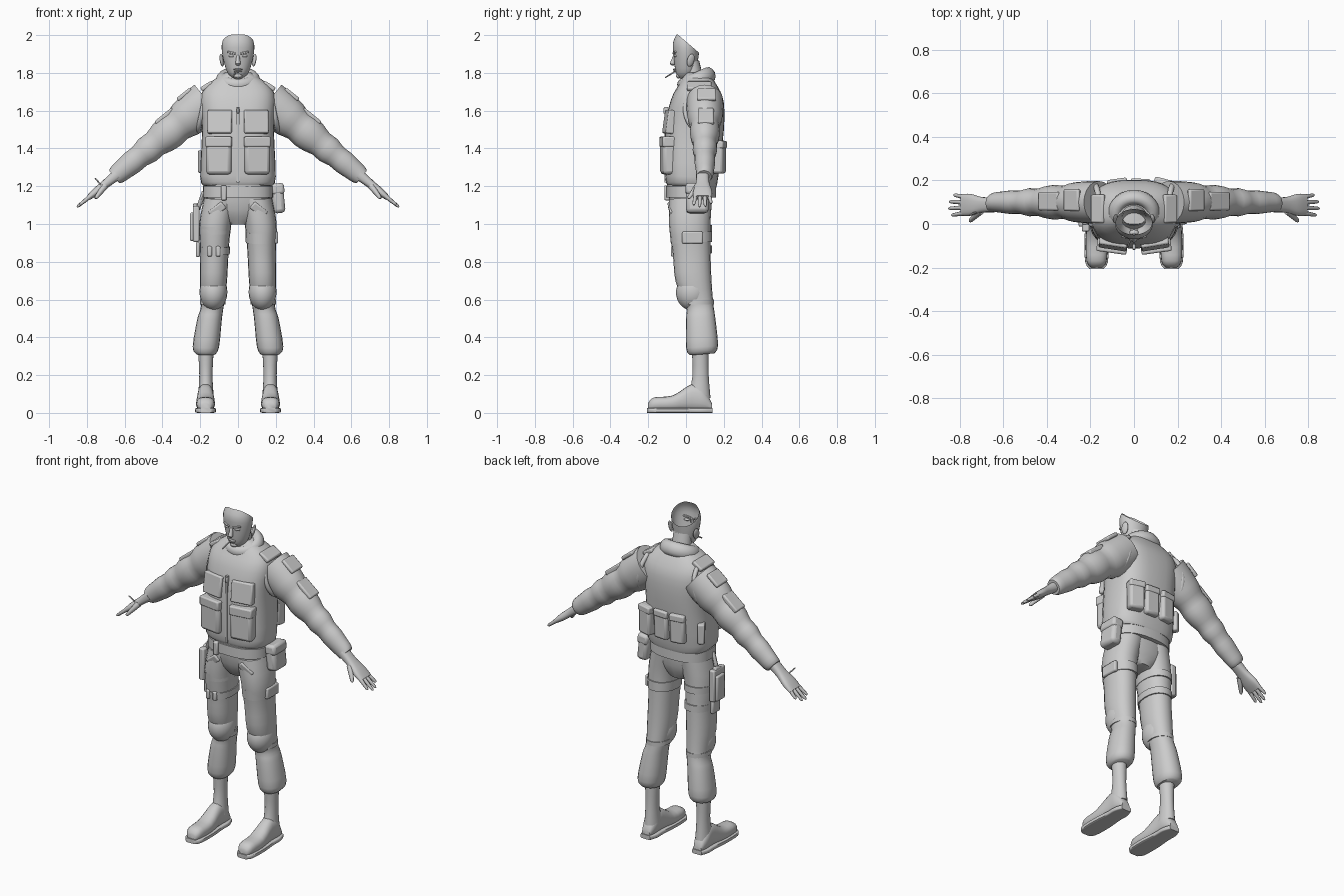
import bpy, bmesh, math
from mathutils import Vector

if "Cube" in bpy.data.objects:
    bpy.data.objects.remove(bpy.data.objects["Cube"], do_unlink=True)

shade = (.6, .6, .6, 1)
grey = bpy.data.materials.new("plain_grey")
grey.use_nodes = True
grey.diffuse_color = shade
grey.node_tree.nodes["Principled BSDF"].inputs["Base Color"].default_value = shade
AXIS_X, AXIS_Y = Vector((1, 0, 0)), Vector((0, 1, 0))


def finish(name, bevel=0, both=False):
    """Name, colour, shade and optionally bevel or mirror the active object."""
    part = bpy.context.object
    part.name = name
    part.data.materials.append(grey)
    bpy.ops.object.transform_apply(location=True, rotation=True, scale=True)
    bpy.ops.object.shade_smooth_by_angle(angle=math.radians(45))
    if bevel:
        modifier = part.modifiers.new("soft_edges", 'BEVEL')
        modifier.width, modifier.segments = bevel, 2
    if both:
        part.modifiers.new("other_side", 'MIRROR').use_mirror_merge = False


def smooth_rows(rows, steps):
    """Run a smooth spline through the rows of numbers."""
    result = []
    for i in range(len(rows) - 1):
        keys = [rows[min(max(k, 0), len(rows) - 1)] for k in range(i - 1, i + 3)]
        for j in range(steps):
            t = j / steps
            result.append([q + t / 2 * (r - p + t * (2 * p - 5 * q + 4 * r - s + t * (3 * (q - r) + s - p)))
                           for p, q, r, s in zip(*keys)])
    return result + [rows[-1]]


def loft(name, rows, across=AXIS_X, power=2, sides=20, steps=3, caps=True, cut=None, both=False):
    """Skin rounded sections given as rows of x, y, z, half width, half depth."""
    bm = bmesh.new()
    along = (Vector(rows[-1][:3]) - Vector(rows[0][:3])).normalized()
    upward = along.cross(across).normalized()
    bend = lambda value: math.copysign(abs(value) ** (2 / power), value)
    loops = []
    for x, y, z, width, depth in smooth_rows(rows, steps):
        angles = [math.tau * i / sides for i in range(sides)]
        loops.append([bm.verts.new(Vector((x, y, z)) + across * width * bend(math.cos(a))
                                   + upward * depth * bend(math.sin(a))) for a in angles])
    for low, high in zip(loops, loops[1:]):
        for i in range(sides):
            bm.faces.new((low[i - 1], low[i], high[i], high[i - 1]))
    if caps:
        bm.faces.new(loops[0])
        bm.faces.new(loops[-1])
    if cut:
        bmesh.ops.bisect_plane(bm, geom=bm.verts[:] + bm.edges[:] + bm.faces[:],
                               plane_co=cut[0], plane_no=cut[1], clear_outer=True)
    bmesh.ops.recalc_face_normals(bm, faces=bm.faces)
    mesh = bpy.data.meshes.new(name)
    bm.to_mesh(mesh)
    bm.free()
    part = bpy.data.objects.new(name, mesh)
    bpy.context.collection.objects.link(part)
    bpy.ops.object.select_all(action='DESELECT')
    part.select_set(True)
    bpy.context.view_layer.objects.active = part
    finish(name, both=both)


def upright(name, rows, **options):
    """Loft upwards from rows of height, x, half width, front y, back y."""
    loft(name, [(x, (front + back) / 2, z, width, (back - front) / 2)
                for z, x, width, front, back in rows], **options)


def rod(name, start, end, thick, thin, both=False):
    start, end = Vector(start), Vector(end)
    across = (end - start).cross(AXIS_Y).normalized()
    loft(name, [(*start, thick, thick), (*start.lerp(end, .9), thin, thin), (*end, thin / 2, thin / 2)],
         across=across, sides=8, steps=1, both=both)


def shape(name, add, at, size, rx=0, ry=0, rz=0, **options):
    add(location=at, rotation=[math.radians(turn) for turn in (rx, ry, rz)])
    bpy.context.object.scale = size
    finish(name, **options)


def block(name, at, size, bevel=.008, **options):
    shape(name, lambda **place: bpy.ops.mesh.primitive_cube_add(size=1, **place),
          at, size, bevel=bevel, **options)


def ball(name, at, size, **options):
    shape(name, lambda **place: bpy.ops.mesh.primitive_uv_sphere_add(segments=20, ring_count=12, **place),
          at, size, **options)


def ring(name, at, size, thickness, **options):
    shape(name, lambda **place: bpy.ops.mesh.primitive_torus_add(
        major_radius=1, minor_radius=thickness, major_segments=32, **place), at, size, **options)


# Torso, belt and collar
upright("vest", [(1.2, 0, .18, -.1, .16), (1.25, 0, .2, -.11, .17), (1.5, 0, .19, -.11, .2),
                 (1.65, 0, .2, -.08, .2), (1.73, 0, .17, -.04, .17), (1.8, 0, .07, 0, .12)],
        power=2.8, sides=32)
upright("pelvis", [(1, 0, .06, -.04, .1), (1.08, 0, .16, -.08, .13), (1.22, 0, .17, -.1, .14)], power=2.4)
upright("belt", [(z, 0, .186, -.105, .16) for z in (1.14, 1.2)], power=2.5, sides=32, steps=1)
block("buckle", at=(-.075, -.1, 1.165), size=(.03, .03, .08))
block("vest_zip", at=(0, -.105, 1.42), size=(.014, .02, .4), bevel=0)
block("zip_pull", at=(0, -.105, 1.6), size=(.016, .03, .035))
ring("collar", at=(0, .055, 1.76), size=(.083, .075, .1), thickness=.42, rx=24)
ring("armhole_rims", at=(.187, .09, 1.61), size=(.12, .095, .11), thickness=.12, ry=78, both=True)
block("vest_shoulder_straps", at=(.165, .07, 1.73), size=(.07, .13, .025), ry=32, both=True)

# Vest pouches
block("lower_chest_pouches", at=(.1, -.095, 1.363), size=(.135, .07, .2), rz=8, bevel=.018, both=True)
block("lower_pouch_flaps", at=(.1, -.098, 1.435), size=(.14, .07, .055), rz=8, both=True)
block("upper_chest_pouches", at=(.095, -.085, 1.54), size=(.13, .05, .125), rx=-8, rz=9, both=True)
block("hip_flaps", at=(.11, -.08, 1.075), size=(.09, .02, .045), rx=15, ry=38, rz=12, both=True)
for x in (.135, .03, -.075):
    block("back_pouch", at=(x, .175, 1.355), size=(.088, .06, .175), rz=-x * 110, bevel=.014)
    block("back_pouch_flap", at=(x, .178, 1.42), size=(.092, .06, .04), rz=-x * 110)
block("side_radio", at=(-.18, .11, 1.33), size=(.04, .07, .12), rz=30)

# Head, an open shell without the back of the skull
upright("face_shell", [(1.77, 0, .02, -.035, 0), (1.8, 0, .055, -.055, .05), (1.88, 0, .08, -.065, .065),
                       (1.95, 0, .086, -.07, .07), (2, 0, .07, -.05, .05)],
        sides=28, caps=False, cut=((0, -.04, 2), (0, .09, .105)))
upright("neck", [(1.69, 0, .06, 0, .11), (1.86, 0, .055, -.01, .07)], steps=1, caps=False)
rod("nose", (0, -.055, 1.905), (0, -.074, 1.84), thick=.007, thin=.014)
ball("upper_lip", at=(0, -.06, 1.818), size=(.024, .01, .005))
ball("lower_lip", at=(0, -.056, 1.809), size=(.02, .01, .006))
ball("chin", at=(0, -.04, 1.785), size=(.022, .014, .014))
rod("mouth_stick", (-.01, -.055, 1.81), (-.03, -.11, 1.775), thick=.004, thin=.004)
block("brows", at=(.034, -.06, 1.907), size=(.046, .014, .01), ry=-12, rz=14, bevel=.003, both=True)
ball("eyes", at=(.034, -.056, 1.89), size=(.017, .008, .007), rz=14, both=True)
ball("ears", at=(.086, .025, 1.867), size=(.009, .02, .035), rx=-12, ry=12, rz=20, both=True)


# Arms follow one straight slope, with creases pinched into the sleeve
def arm_height(x):
    return 1.78 - .81 * x


sleeve = []
for i in range(13):
    x = .16 + .04 * i
    radius = min(.112, .143 * (1 - x)) * (.9 if i in (4, 7, 9) else 1)
    sleeve.append((x, .1, arm_height(x), radius * .87, radius))
sleeve.append((.655, .095, arm_height(.655), .04, .043))
loft("sleeves", sleeve, across=AXIS_Y, steps=2, both=True)
loft("palms", [(x, .088, arm_height(x), width, depth) for x, width, depth in
               ((.64, .034, .03), (.7, .036, .023), (.75, .05, .021), (.79, .05, .014))],
     across=AXIS_Y, power=2.6, both=True)
for i, tip in enumerate((.838, .852, .848, .828)):
    y = .051 + .024 * i
    rod("fingers", (.775, y, arm_height(.775)), (tip, y + .007 * (i - 1.5), arm_height(tip)),
        thick=.012, thin=.008, both=True)
rod("thumbs", (.705, .06, 1.2), (.755, .012, 1.135), thick=.018, thin=.01, both=True)
rod("hand_stick", (-.715, .06, 1.195), (-.757, .04, 1.243), thick=.004, thin=.004)
block("shoulder_patches", at=(.285, .11, 1.685), size=(.09, .1, .022), ry=39, both=True)
block("sleeve_patches", at=(.388, .105, 1.568), size=(.12, .085, .03), ry=39, both=True)

# Legs and knee pads
upright("trouser_legs", [(.31, .17, .05, .02, .15), (.35, .17, .07, 0, .17), (.5, .15, .065, 0, .155),
                         (.57, .135, .06, 0, .145), (.7, .13, .072, -.055, .135), (.85, .125, .075, -.07, .13),
                         (1, .12, .085, -.09, .13), (1.14, .09, .09, -.09, .14)], power=2.2, both=True)
ball("knee_pads", at=(.13, .035, .64), size=(.074, .088, .098), rx=-6, both=True)
upright("knee_straps", [(z, .133, .067, -.015, .147) for z in (.575, .6)], steps=1, both=True)

# Boots
upright("boot_shafts", [(.08, .17, .042, .01, .13), (.2, .17, .035, .035, .12), (.34, .17, .042, .03, .12)],
        both=True)
foot = ((.137, .026, .05), (.09, .042, .13), (.03, .042, .15), (-.07, .05, .09), (-.17, .046, .08),
        (-.2, .025, .05))
loft("boot_feet", [(.172, y, top / 2 + .006, width, top / 2 - .004) for y, width, top in foot],
     power=2.4, both=True)
loft("boot_soles", [(.172, y * 1.03, .013, width + .006, .013) for y, width, top in foot], power=6, both=True)

# Thigh and hip gear
for name, side, low, high in (("left_thigh_band", 1, .9, .955), ("right_upper_band", -1, .95, .99),
                              ("right_lower_band", -1, .84, .88)):
    upright(name, [(z, side * .122, .085 * (z + 1) / 2, -.1 * z + .01, .137) for z in (low, high)],
            power=2.2, steps=1)
for x in (-.15, -.105):
    block("thigh_clip", at=(x, -.068, .855), size=(.025, .025, .055))
block("left_thigh_pouch", at=(.2, .035, .928), size=(.025, .11, .065))
block("hip_pouch", at=(.212, .06, 1.135), size=(.065, .12, .155), ry=-6, bevel=.02)
block("hip_pouch_flap", at=(.21, .06, 1.185), size=(.07, .125, .06), ry=-6, bevel=.015)
block("holster", at=(-.222, .02, 1), size=(.035, .11, .19))
block("holster_cover", at=(-.242, .025, .985), size=(.025, .075, .15))
block("holster_tip", at=(-.212, .025, .865), size=(.022, .07, .08))
block("holster_grip", at=(-.226, .03, 1.08), size=(.025, .06, .05), rx=15)
rod("holster_hanger", (-.18, 0, 1.17), (-.215, .01, 1.07), thick=.012, thin=.012)
